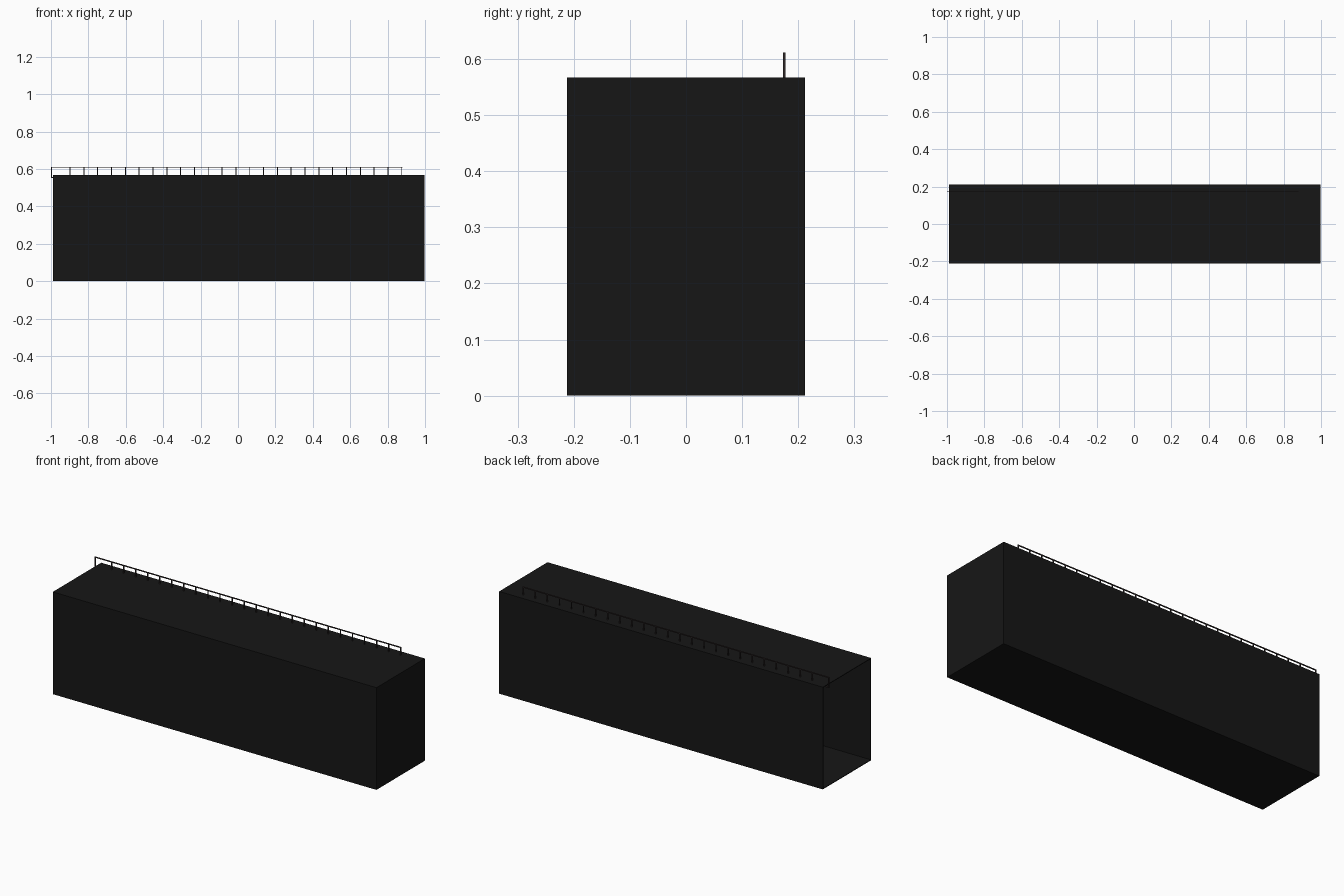
import bpy, bmesh
from mathutils import Matrix, Vector

if "Cube" in bpy.data.objects:
    bpy.data.objects.remove(bpy.data.objects["Cube"])

black = bpy.data.materials.new("black")
black.diffuse_color = (0.008, 0.008, 0.008, 1)
black.use_nodes = True
black.node_tree.nodes["Principled BSDF"].inputs["Base Color"].default_value = black.diffuse_color
dark = bpy.data.materials.new("dark_metal")
dark.diffuse_color = (0.03, 0.022, 0.022, 1)
dark.use_nodes = True
dark.node_tree.nodes["Principled BSDF"].inputs["Base Color"].default_value = dark.diffuse_color


def add_box(bm, lo, hi):
    lo, hi = Vector(lo), Vector(hi)
    m = Matrix.Translation((lo + hi) / 2) @ Matrix.Diagonal((*(hi - lo), 1))
    return bmesh.ops.create_cube(bm, size=1, matrix=m)["verts"]


def finish(name, bm, mat):
    me = bpy.data.meshes.new(name)
    bm.to_mesh(me)
    bm.free()
    ob = bpy.data.objects.new(name, me)
    me.materials.append(mat)
    bpy.context.collection.objects.link(ob)
    return ob


# Long thin-walled shell, open at the left end
bm = bmesh.new()
add_box(bm, (-0.988, -0.212, 0), (0.998, 0.212, 0.567))
bm.normal_update()
bmesh.ops.delete(bm, geom=[f for f in bm.faces if f.normal.x < -0.9], context='FACES')
shell = finish("shell", bm, black)
sol = shell.modifiers.new("wall", 'SOLIDIFY')
sol.thickness = 0.004
sol.offset = -1
sol.use_even_offset = True

# Railing along the back edge of the roof
Y, T = 0.175, 0.0025
bm = bmesh.new()
add_box(bm, (-1.0, Y - T, 0.607), (0.879, Y + T, 0.612))
finish("top_rail", bm, dark)

bm = bmesh.new()
for i in range(25):
    x = -0.898 + i * 0.0739
    add_box(bm, (x - T, Y - T, 0.565), (x + T, Y + T, 0.608))
finish("rail_posts", bm, dark)

# End post hung outside the open end, with a small bracket
bm = bmesh.new()
add_box(bm, (-1.0, Y - T, 0.552), (-0.995, Y + T, 0.608))
add_box(bm, (-1.0, Y - T, 0.552), (-0.98, Y + T, 0.557))
add_box(bm, (-0.985, Y - T, 0.552), (-0.98, Y + T, 0.566))
finish("end_post", bm, dark)
